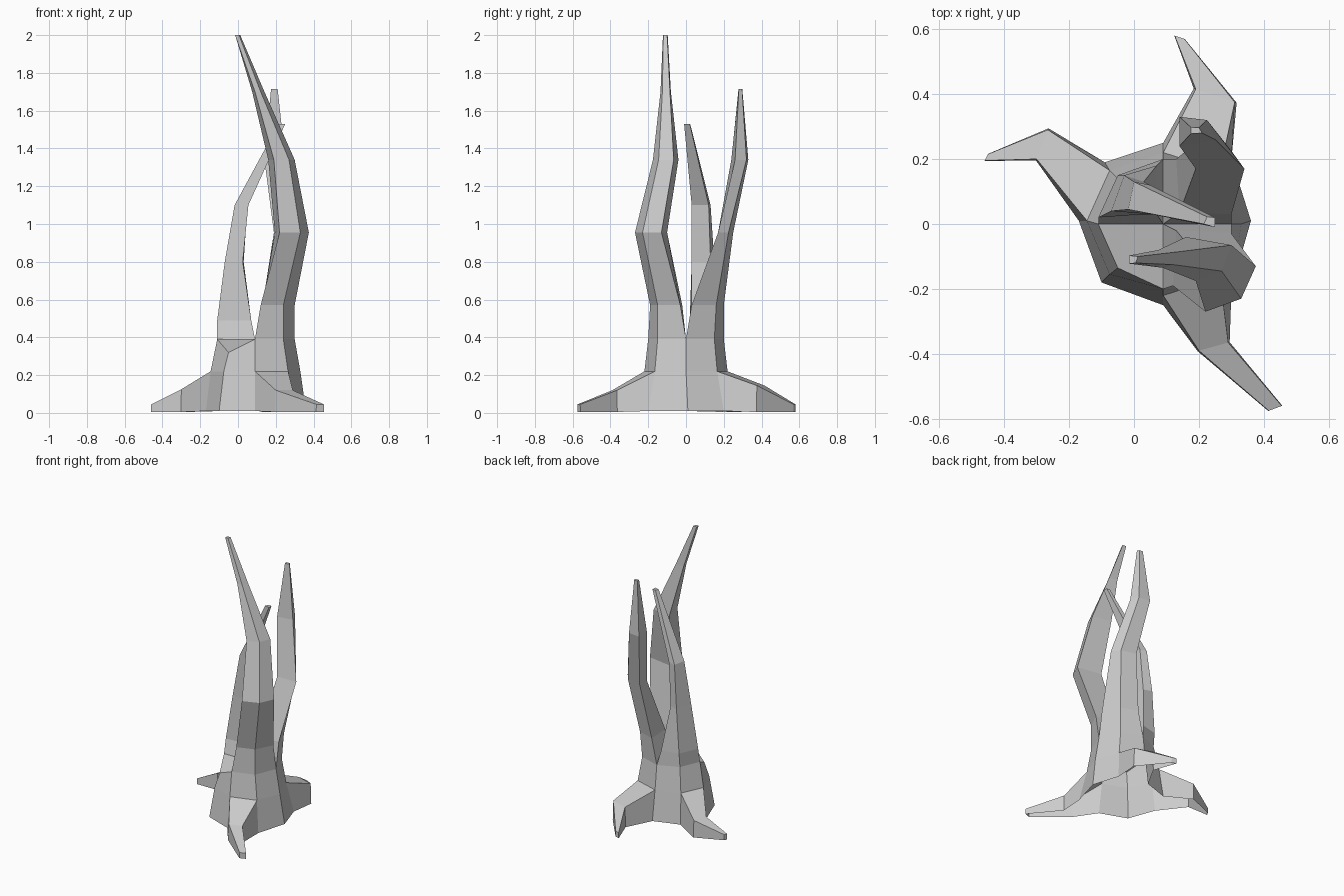
import bpy, bmesh

if "Cube" in bpy.data.objects:
    bpy.data.objects.remove(bpy.data.objects["Cube"])


def make_object(name, polys):
    """Build a flat-shaded mesh from polygons given as point lists."""
    bm = bmesh.new()
    for p in polys:
        bm.faces.new([bm.verts.new(c) for c in p])
    bmesh.ops.remove_doubles(bm, verts=bm.verts[:], dist=0.0005)
    bmesh.ops.recalc_face_normals(bm, faces=bm.faces[:])
    me = bpy.data.meshes.new(name)
    bm.to_mesh(me)
    bm.free()
    ob = bpy.data.objects.new(name, me)
    bpy.context.collection.objects.link(ob)
    return ob


def bridge(a, b, skip=(), closed=True):
    n = len(a)
    return [[a[i], a[(i + 1) % n], b[(i + 1) % n], b[i]]
            for i in range(n if closed else n - 1) if i not in skip]


def level(z, pts):
    return [(x, y, z) for x, y in pts]


# trunk rings, starting at the left corner and running past the front
base = level(0.01, [(-.17, .01), (-.10, -.18), (.09, -.25), (.30, -.2),
                    (.36, .01), (.30, .2), (.09, .25), (-.09, .19)])
waist = level(0.22, [(-.145, .01), (-.075, -.155), (.09, -.22), (.265, -.165),
                     (.33, 0), (.265, .165), (.09, .22), (-.075, .165)])
crown = level(0.39, [(-.11, 0), (-.05, -.14), (.09, -.2), (.24, -.15),
                     (.30, 0), (.24, .15), (.09, .2), (-.05, .14)])
crown[1] = (-.05, -.135, .32)
core = (.09, 0, .39)

# trunk with open sockets for the roots, and the broken stump top
trunk = bridge(base, waist, skip=(2, 5, 7)) + bridge(waist, crown)
trunk.append([crown[0], crown[1], crown[2], core])
make_object("trunk", trunk)


# roots: open-bottomed tapering channels growing out of one trunk side
def root(name, i, mid, mid_z, tip):
    j = (i + 1) % 8
    rings = [[base[i], waist[i], waist[j], base[j]]]
    for (a, b), h, spread in ((mid, mid_z, .05), (tip, .045, .04)):
        wide = [(b[k] - a[k]) * spread for k in (0, 1)]
        rings.append([(a[0] - wide[0], a[1] - wide[1], .005), (*a, h),
                      (*b, h), (b[0] + wide[0], b[1] + wide[1], .005)])
    polys = [f for p, q in zip(rings, rings[1:]) for f in bridge(p, q, closed=False)]
    make_object(name, polys + [rings[-1]])


root("front_root", 2, ((.20, -.39), (.29, -.365)), .12, ((.415, -.575), (.455, -.56)))
root("back_root", 5, ((.31, .375), (.19, .415)), .145, ((.155, .57), (.125, .58)))
root("left_root", 7, ((-.265, .29), (-.30, .20)), .125, ((-.45, .215), (-.46, .195)))


# branches: four-sided tubes growing from a quarter of the crown
def branch(name, i, levels):
    rings = [[core] + [crown[(i + k) % 8] for k in range(3)]]
    rings += [level(z, pts) for z, pts in levels]
    polys = [f for p, q in zip(rings, rings[1:]) for f in bridge(p, q)]
    make_object(name, polys + [rings[-1]])


branch("front_branch", 2, [
    (.57, [(.13, -.02), (.12, -.19), (.24, -.15), (.30, -.03)]),
    (.955, [(.195, -.10), (.22, -.27), (.33, -.23), (.375, -.13)]),
    (1.34, [(.16, -.04), (.19, -.175), (.27, -.145), (.30, -.065)]),
    (1.70, [(.075, -.08), (.09, -.135), (.12, -.125), (.14, -.085)]),
    (2.0, [(-.015, -.097), (-.015, -.122), (.005, -.12), (.012, -.1)])])
branch("back_branch", 4, [
    (.57, [(.14, .035), (.30, .03), (.25, .16), (.13, .2)]),
    (.955, [(.19, .17), (.34, .17), (.30, .225), (.19, .25)]),
    (1.34, [(.14, .24), (.25, .26), (.225, .32), (.14, .33)]),
    (1.715, [(.175, .278), (.21, .28), (.20, .297), (.175, .298)])])
branch("left_branch", 6, [
    (.49, [(.07, .03), (.07, .18), (-.05, .15), (-.11, .02)]),
    (.80, [(.025, .03), (.03, .13), (-.03, .15), (-.07, .04)]),
    (1.10, [(.055, .03), (.05, .12), (0, .13), (-.018, .045)]),
    (1.53, [(.25, -.01), (.25, .02), (.225, .022), (.215, 0)])])
